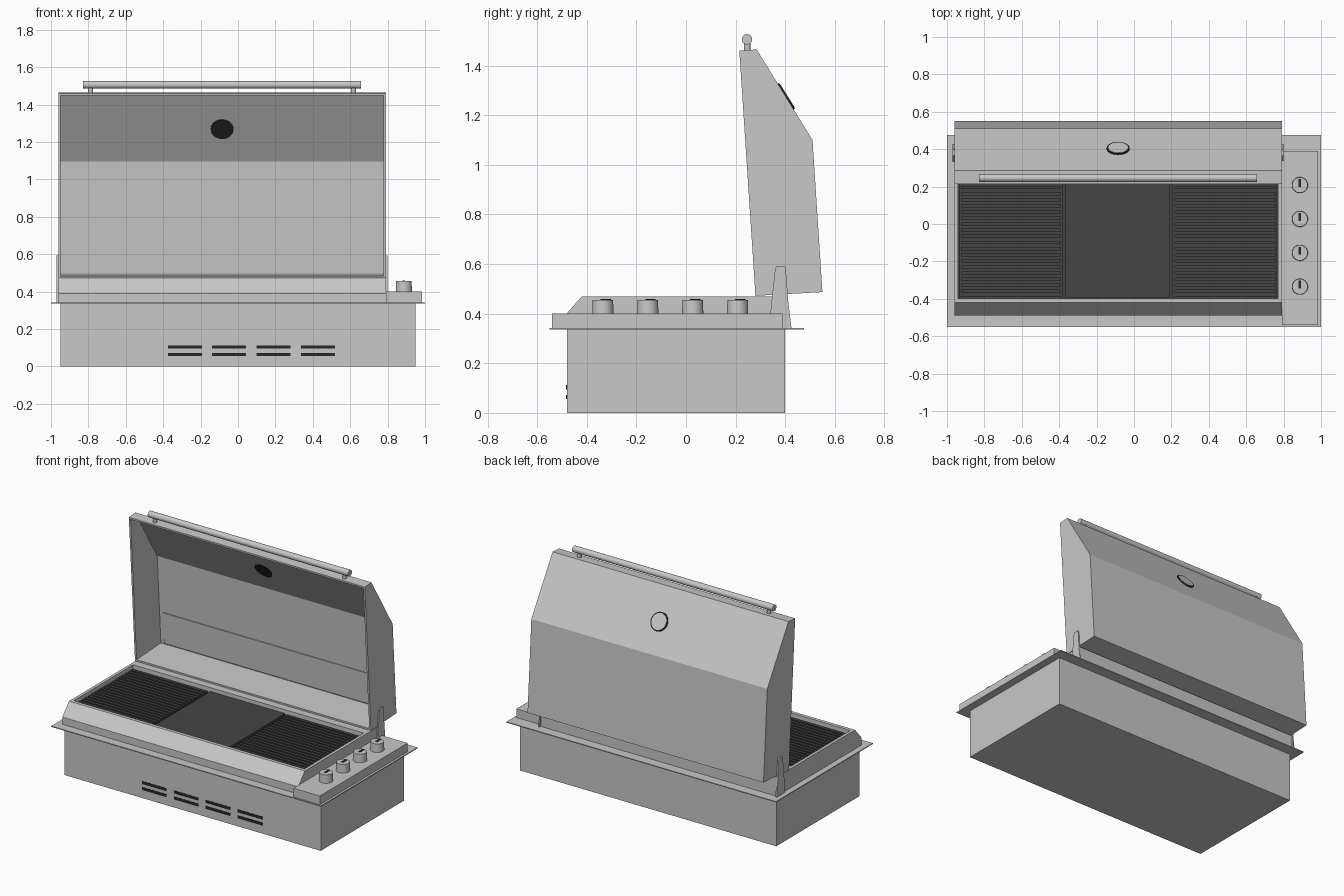
import bpy, bmesh, math
from mathutils import Vector, Matrix

if "Cube" in bpy.data.objects:
    bpy.data.objects.remove(bpy.data.objects["Cube"])


def material(name, r, g, b):
    m = bpy.data.materials.new(name)
    m.diffuse_color = (r, g, b, 1)
    m.use_nodes = True
    m.node_tree.nodes["Principled BSDF"].inputs["Base Color"].default_value = m.diffuse_color
    return m


STEEL = material("brushed_steel", 0.58, 0.58, 0.58)
IRON = material("cast_iron", 0.06, 0.06, 0.06)
BLACK = material("black", 0.02, 0.02, 0.02)


def finish(name, bm, mat, smooth=False):
    bmesh.ops.recalc_face_normals(bm, faces=bm.faces)
    me = bpy.data.meshes.new(name)
    bm.to_mesh(me)
    bm.free()
    me.materials.append(mat)
    ob = bpy.data.objects.new(name, me)
    bpy.context.collection.objects.link(ob)
    if smooth:
        bpy.ops.object.select_all(action='DESELECT')
        ob.select_set(True)
        bpy.context.view_layer.objects.active = ob
        bpy.ops.object.shade_smooth_by_angle(angle=math.radians(35))
    return ob


def add_box(bm, x, y, z):
    size = Matrix.Diagonal((x[1] - x[0], y[1] - y[0], z[1] - z[0], 1))
    mid = Vector((sum(x) / 2, sum(y) / 2, sum(z) / 2))
    bmesh.ops.create_cube(bm, size=1, matrix=Matrix.Translation(mid) @ size)


def box(name, x, y, z, mat):
    bm = bmesh.new()
    add_box(bm, x, y, z)
    return finish(name, bm, mat)


def prism(name, profile, x0, x1, mat):
    """Extrude a (y, z) outline along x."""
    bm = bmesh.new()
    f = bm.faces.new([bm.verts.new((x0, y, z)) for y, z in profile])
    r = bmesh.ops.extrude_face_region(bm, geom=[f])
    vs = [v for v in r["geom"] if isinstance(v, bmesh.types.BMVert)]
    bmesh.ops.translate(bm, vec=(x1 - x0, 0, 0), verts=vs)
    return finish(name, bm, mat)


def cylinder(name, a, b, radius, mat, sides=32, bevel=0):
    a, b = Vector(a), Vector(b)
    d = b - a
    bm = bmesh.new()
    m = Matrix.Translation((a + b) / 2) @ d.to_track_quat('Z', 'Y').to_matrix().to_4x4()
    bmesh.ops.create_cone(bm, cap_ends=True, segments=sides, radius1=radius,
                          radius2=radius - bevel, depth=d.length, matrix=m)
    return finish(name, bm, mat, True)


# built-in body and counter flange
box("body", (-0.95, 0.95), (-0.48, 0.40), (0, 0.336), STEEL)
box("counter_flange", (-1, 1), (-0.55, 0.475), (0.336, 0.342), STEEL)

# vent slots on the front
bm = bmesh.new()
for i in range(4):
    x = -0.375 + i * 0.237
    for z in (0.055, 0.095):
        add_box(bm, (x, x + 0.182), (-0.483, -0.478), (z, z + 0.018))
finish("vent_slots", bm, BLACK)

# firebox frame around the cooking opening
XL, XR = -0.96, 0.79
Z0, ZT = 0.342, 0.47
prism("frame_front", [(-0.49, Z0), (-0.49, 0.39), (-0.42, ZT), (-0.397, ZT), (-0.397, Z0)],
      XL, XR, STEEL)
box("frame_back", (XL, XR), (0.232, 0.41), (Z0, ZT), STEEL)
box("frame_left", (XL, XL + 0.02), (-0.397, 0.232), (Z0, ZT), STEEL)
box("frame_right", (XR - 0.02, XR), (-0.397, 0.232), (Z0, ZT), STEEL)

# cooking surfaces: two barred grates and a flat griddle in the middle
GY0, GY1 = -0.393, 0.228
box("firebox_tray", (-0.94, 0.77), (-0.397, 0.232), (0.345, 0.425), IRON)
box("griddle", (-0.365, 0.19), (GY0, GY1), (0.425, 0.447), IRON)
for name, x0, x1 in (("left_grate", -0.935, -0.382), ("right_grate", 0.207, 0.765)):
    bm = bmesh.new()
    n = 19
    pitch = (GY1 - GY0) / n
    for i in range(n):
        y = GY0 + (i + 0.5) * pitch
        add_box(bm, (x0, x1), (y - 0.010, y + 0.010), (0.424, 0.447))
    for x in (x0, x1 - 0.012):
        add_box(bm, (x, x + 0.012), (GY0, GY1), (0.424, 0.440))
    finish(name, bm, IRON)

# control panel with four knobs
box("control_panel", (XR, 0.985), (-0.54, 0.39), (Z0, 0.40), STEEL)
for i in range(4):
    y = -0.335 + i * 0.181
    cylinder(f"knob_{i + 1}", (0.887, y, 0.40), (0.887, y, 0.456), 0.043, STEEL, 32, 0.002)
    box(f"knob_mark_{i + 1}", (0.880, 0.894), (y - 0.010, y + 0.032), (0.455, 0.459), BLACK)

# open lid: bent shell plus two side panels
outer = [(0.28, 0.472), (0.55, 0.487), (0.51, 1.10), (0.285, 1.465), (0.215, 1.46)]
inner = [(0.216, 1.448), (0.278, 1.452), (0.498, 1.096), (0.537, 0.498), (0.279, 0.484)]
prism("lid_shell", outer + inner, XL + 0.01, XR - 0.01, STEEL)
for name, x in (("lid_left_side", XL), ("lid_right_side", XR - 0.012)):
    prism(name, outer, x, x + 0.012, STEEL)
prism("lid_inner_panel", [(0.530, 0.505), (0.5165, 0.715), (0.526, 0.715), (0.540, 0.505)],
      -0.92, 0.75, STEEL)

# hinge brackets
bracket = [(0.335, Z0), (0.345, 0.45), (0.36, 0.585), (0.366, 0.592),
           (0.396, 0.592), (0.402, 0.585), (0.412, 0.45), (0.425, Z0)]
prism("left_hinge", bracket, XL - 0.010, XL, STEEL)
prism("right_hinge", bracket, XR, XR + 0.008, STEEL)

# handle bar on two posts
CX = -0.085
cylinder("handle_bar", (CX - 0.743, 0.246, 1.506), (CX + 0.743, 0.246, 1.506), 0.021, STEEL)
for name, s in (("left_handle_post", -1), ("right_handle_post", 1)):
    cylinder(name, (CX + s * 0.703, 0.248, 1.455), (CX + s * 0.703, 0.246, 1.50),
             0.013, STEEL, 20)

# round thermometer set through the slanted lid face
c = Vector((CX, 0.402, 1.275))
n = Vector((0, 0.851, 0.525))
cylinder("thermometer_rim", c - n * 0.015, c + n * 0.006, 0.061, BLACK, 40)
cylinder("thermometer_face", c + n * 0.004, c + n * 0.008, 0.053, STEEL, 40)
